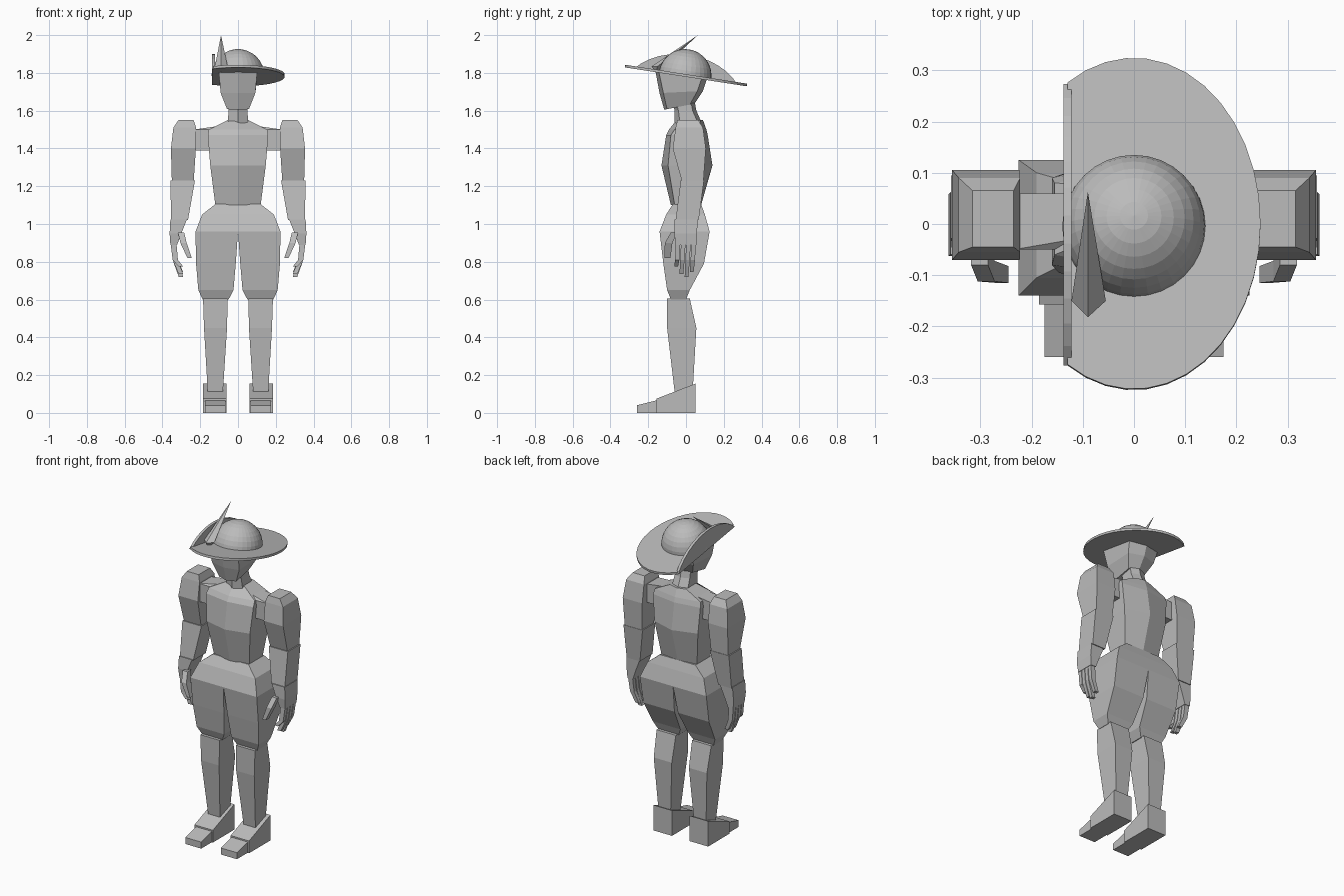
import bpy, bmesh, math
from mathutils import Matrix

if "Cube" in bpy.data.objects:
    bpy.data.objects.remove(bpy.data.objects["Cube"])

grey = bpy.data.materials.new("plain grey")
grey.diffuse_color = (0.5, 0.5, 0.5, 1)
grey.use_nodes = True
grey.node_tree.nodes["Principled BSDF"].inputs["Base Color"].default_value = grey.diffuse_color


def finish(name, bm, mirror=False):
    bmesh.ops.recalc_face_normals(bm, faces=bm.faces)
    me = bpy.data.meshes.new(name)
    bm.to_mesh(me)
    bm.free()
    me.materials.append(grey)
    ob = bpy.data.objects.new(name, me)
    bpy.context.collection.objects.link(ob)
    if mirror:
        m = ob.modifiers.new("Mirror", 'MIRROR')
        m.use_mirror_merge = False
    return ob


def loft(name, rings, mirror=False):
    """Skin a stack of equal-sized rings and cap both ends."""
    bm = bmesh.new()
    vs = [[bm.verts.new(p) for p in r] for r in rings]
    n = len(rings[0])
    for a, b in zip(vs, vs[1:]):
        for i in range(n):
            j = (i + 1) % n
            bm.faces.new((a[i], a[j], b[j], b[i]))
    bm.faces.new(vs[0])
    bm.faces.new(vs[-1])
    return finish(name, bm, mirror)


def rect(z, x0, x1, y0, y1):
    return [(x0, y0, z), (x1, y0, z), (x1, y1, z), (x0, y1, z)]


def hexa(z, w, fc, fs, bs, bc, slope=0.0):
    """Six-sided section with a ridge at front and back centre."""
    pts = [(0, fc), (w, fs), (w, bs), (0, bc), (-w, bs), (-w, fs)]
    return [(x, y, z + slope * y) for x, y in pts]


def prism(name, profile, x0, x1):
    return loft(name, [[(x, y, z) for y, z in profile] for x in (x0, x1)], True)


# Torso, shoulders, neck
loft("torso", [hexa(1.10, .12, -.08, -.06, .065, .08),
               hexa(1.31, .147, -.13, -.095, .095, .14),
               hexa(1.47, .16, -.105, -.08, .09, .115),
               hexa(1.50, .155, -.09, -.06, .08, .108),
               hexa(1.55, .055, -.05, -.02, .075, .09)])
loft("neck", [hexa(1.52, .055, -.06, -.03, .07, .09),
              hexa(1.60, .05, -.06, -.04, .035, .055),
              hexa(1.68, .05, -.08, -.06, .02, .04)])
loft("shoulder", [rect(1.39, .13, .235, -.05, .06),
                  rect(1.50, .13, .235, -.05, .06),
                  rect(1.525, .05, .06, -.02, .06)], True)

# Breeches
loft("hips", [rect(1.105, -.12, .12, -.07, .08),
              rect(1.05, -.19, .19, -.105, .10),
              rect(.96, -.225, .225, -.14, .125)])
loft("breeches_leg", [rect(.96, 0, .225, -.14, .125),
                      rect(.79, .012, .222, -.12, .095),
                      rect(.65, .024, .21, -.10, .02),
                      rect(.60, .05, .187, -.08, 0)], True)

# Lower legs and shoes
loft("lower_leg", [rect(.605, .055, .185, -.10, .02),
                   rect(.45, .058, .18, -.10, .055),
                   rect(.11, .08, .16, -.06, .035)], True)
prism("shoe", [(.05, 0), (.05, .155), (-.157, .075), (-.157, 0)], .06, .185)
prism("shoe_toe", [(-.15, 0), (-.15, .068), (-.26, .04), (-.26, 0)], .067, .175)

# Arms
loft("upper_arm", [rect(1.55, .235, .315, -.045, .065),
                   rect(1.51, .222, .342, -.055, .09),
                   rect(1.40, .223, .355, -.07, .105),
                   rect(1.22, .235, .35, -.02, .092)], True)
loft("forearm", [rect(1.23, .228, .357, -.028, .095),
                 rect(1.02, .265, .355, -.055, .067)], True)
loft("hand", [rect(1.025, .27, .358, -.06, .062),
              rect(.95, .30, .362, -.062, .058),
              rect(.89, .322, .358, -.055, .055)], True)
for i, tip in enumerate((.775, .735, .72, .745)):
    y = -.054 + i * .0275
    loft(f"finger_{i + 1}", [rect(.90, .326, .357, y, y + .024),
                             rect(.81, .318, .346, y - .004, y + .019),
                             rect(tip, .29, .314, y - .008, y + .012)], True)
loft("thumb", [rect(.955, .285, .318, -.08, -.045),
               rect(.90, .272, .305, -.112, -.072),
               rect(.82, .245, .268, -.115, -.082)], True)

# Head, top tilted to meet the hat
loft("head", [hexa(1.628, .058, -.115, -.10, .02, .045, .20),
              hexa(1.70, .092, -.14, -.12, .06, .09, .05),
              hexa(1.79, .102, -.163, -.145, .085, .112, -.155)])

# Hat: brim with one side folded up, plus domed crown
tilt = Matrix.Translation((0, 0, 1.786)) @ Matrix.Rotation(-.154, 4, 'X')
FOLD, RX, RY, T = -.13, .247, .327, .014


def plate(name, pts, offset):
    top = [tuple(tilt @ Matrix.Translation(offset) @ p.to_3d()) for p in pts]
    base = [tuple(tilt @ p) for p in pts]
    loft(name, [base, top])


V = type(tilt.translation)
end = math.acos(FOLD / RX)
brim = [end * (2 * i / 26 - 1) for i in range(27)]
plate("hat_brim", [V((RX * math.cos(a), RY * math.sin(a), -T / 2)) for a in brim], (0, 0, T))
fold = [end + (2 * math.pi - 2 * end) * i / 12 for i in range(13)]
plate("hat_folded_brim", [V((FOLD - .008, RY * math.sin(a), FOLD - RX * math.cos(a) - T / 2))
                          for a in fold], (.016, 0, 0))
bm = bmesh.new()
bmesh.ops.create_uvsphere(bm, u_segments=32, v_segments=16, radius=.14)
bmesh.ops.bisect_plane(bm, geom=bm.verts[:] + bm.edges[:] + bm.faces[:],
                       plane_co=(0, 0, 0), plane_no=(0, 0, 1), clear_inner=True)
bm.transform(Matrix.Translation((0, -.005, 0)) @ tilt)
finish("hat_crown", bm)

# Feather: ridged spike tucked behind the folded brim
bm = bmesh.new()
tip = bm.verts.new((-.09, .063, 2.0))
root = bm.verts.new((-.09, -.16, 1.80))
ring = [bm.verts.new(p) for p in ((-.122, -.15, 1.835), (-.09, -.182, 1.835),
                                  (-.055, -.15, 1.835), (-.09, -.125, 1.825))]
for i in range(4):
    for apex in (tip, root):
        bm.faces.new((ring[i], ring[(i + 1) % 4], apex))
finish("hat_feather", bm)
